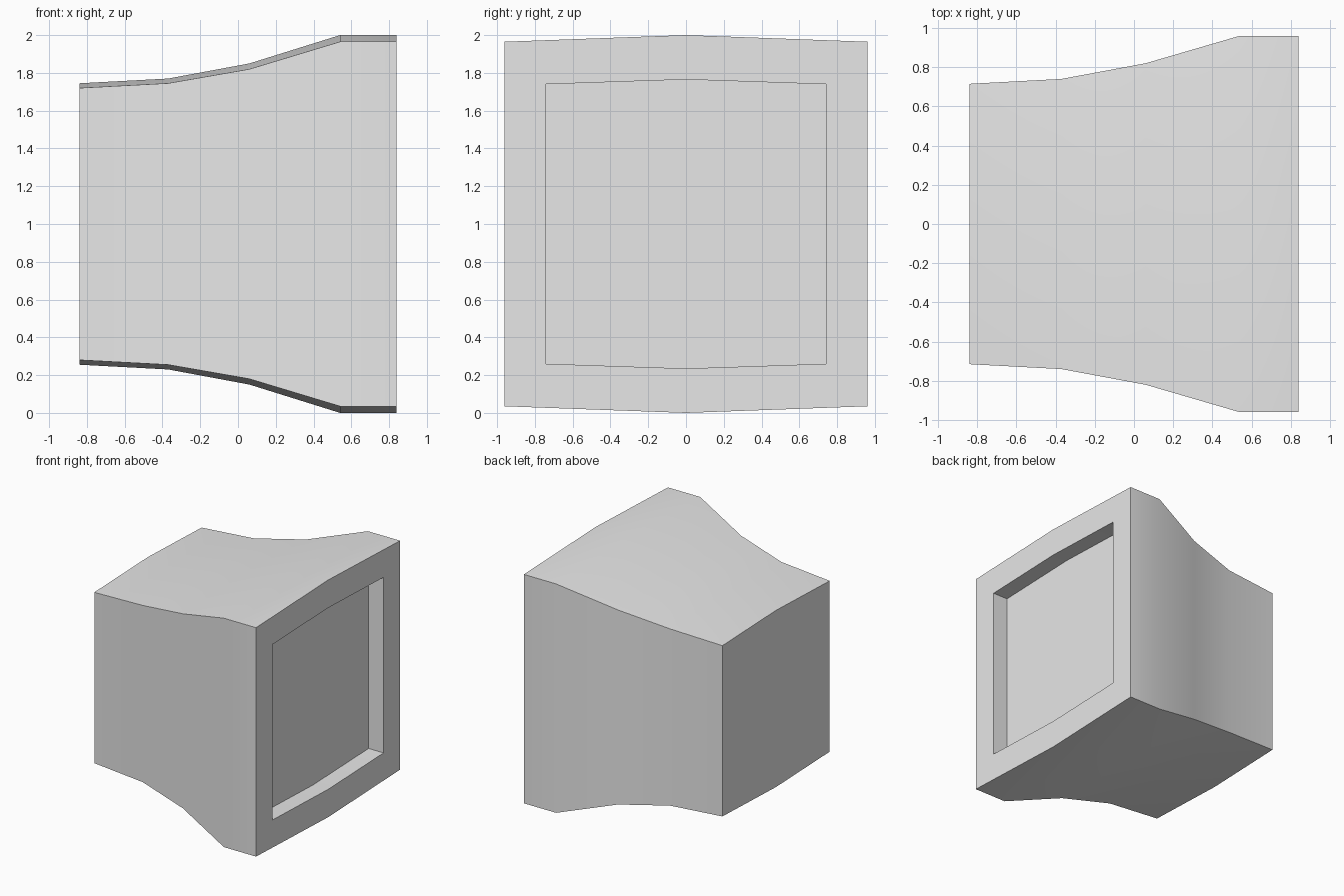
import bpy
import bmesh
import math

cube = bpy.data.objects.get("Cube")
if cube:
    bpy.data.objects.remove(cube, do_unlink=True)

grey = bpy.data.materials.new("plain_grey")
grey.use_nodes = True
colour = (0.8, 0.8, 0.8, 1)
grey.diffuse_color = colour
grey.node_tree.nodes["Principled BSDF"].inputs["Base Color"].default_value = colour


def ring(bm, x, half_width, corner, peak):
    """Six-sided section: a square with slightly peaked top and bottom."""
    outline = [(-half_width, -corner), (0, -peak), (half_width, -corner),
               (half_width, corner), (0, peak), (-half_width, corner)]
    return [bm.verts.new((x, y, 1 + z)) for y, z in outline]


# Flared body, then the rim and straight-walled recess on the wide end
sections = [
    (-0.84, 0.715, 0.72, 0.745),
    (-0.37, 0.74, 0.745, 0.77),
    (0.06, 0.82, 0.82, 0.85),
    (0.54, 0.96, 0.965, 1.0),
    (0.84, 0.96, 0.965, 1.0),
    (0.84, 0.74, 0.74, 0.765),
    (0.70, 0.74, 0.74, 0.765),
]
bm = bmesh.new()
rings = [ring(bm, *s) for s in sections]
for a, b in zip(rings, rings[1:]):
    for i in range(6):
        j = (i + 1) % 6
        bm.faces.new((a[i], a[j], b[j], b[i]))

# Narrow end cap and recess floor
bm.faces.new(rings[0][::-1])
bm.faces.new(rings[-1])
bmesh.ops.recalc_face_normals(bm, faces=bm.faces)

mesh = bpy.data.meshes.new("flared_block")
bm.to_mesh(mesh)
bm.free()
mesh.materials.append(grey)
block = bpy.data.objects.new("flared_block", mesh)
bpy.context.collection.objects.link(block)

# Smooth flare with crisp corners
bpy.ops.object.select_all(action="DESELECT")
block.select_set(True)
bpy.context.view_layer.objects.active = block
bpy.ops.object.shade_smooth_by_angle(angle=math.radians(30))
